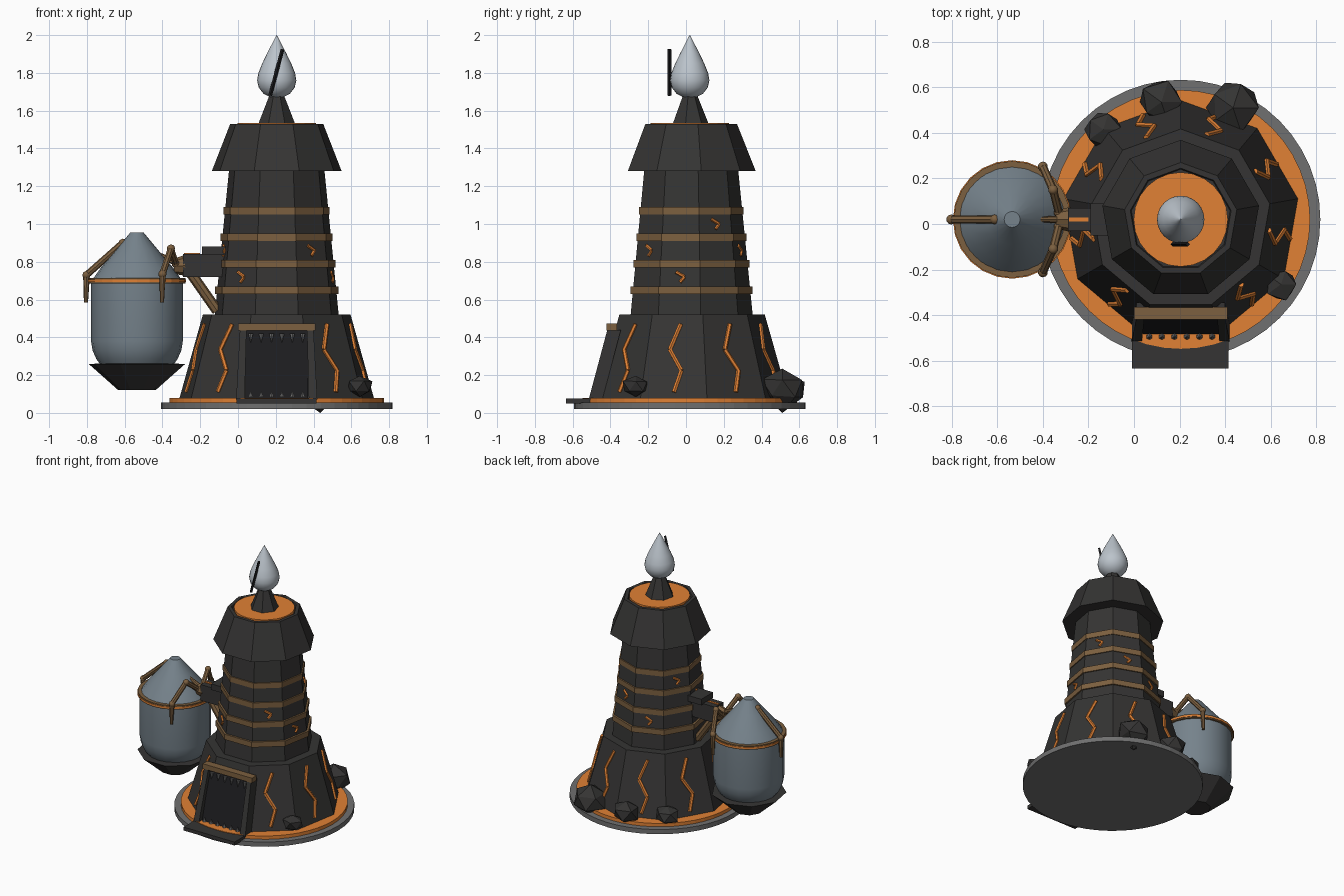
import bpy, bmesh, math, random
from mathutils import Vector, Matrix

if "Cube" in bpy.data.objects:
    bpy.data.objects.remove(bpy.data.objects["Cube"])

random.seed(4)
CX, CY = 0.205, 0.02          # tower axis
VX, VY = -0.535, 0.02         # vessel axis


def mat(name, r, g, b):
    m = bpy.data.materials.new(name)
    m.diffuse_color = (r, g, b, 1)
    m.use_nodes = True
    m.node_tree.nodes["Principled BSDF"].inputs["Base Color"].default_value = m.diffuse_color
    return m


STONE = mat("dark stone", .035, .034, .033)
BLACK = mat("black", .012, .012, .014)
GLOW = mat("orange glow", .75, .22, .035)
BRONZE = mat("bronze", .2, .115, .05)
STEEL = mat("blue steel", .18, .225, .26)
SILVER = mat("silver", .5, .55, .6)
GREY = mat("grey rim", .16, .16, .16)


def finish(name, bm, m, smooth=False):
    bmesh.ops.recalc_face_normals(bm, faces=bm.faces)
    me = bpy.data.meshes.new(name)
    bm.to_mesh(me)
    bm.free()
    me.materials.append(m)
    ob = bpy.data.objects.new(name, me)
    bpy.context.collection.objects.link(ob)
    if smooth:
        bpy.ops.object.select_all(action='DESELECT')
        ob.select_set(True)
        bpy.context.view_layer.objects.active = ob
        bpy.ops.object.shade_smooth_by_angle(angle=math.radians(35))
    return ob


def lathe(name, prof, n, m, c=(CX, CY), smooth=False, ring=False):
    """Spin (radius, z) points into n sides with a corner pointing to the back."""
    bm = bmesh.new()
    rows = []
    for r, z in prof:
        rows.append([bm.verts.new((c[0] + r * math.cos(math.pi / 2 + k * math.tau / n),
                                   c[1] + r * math.sin(math.pi / 2 + k * math.tau / n), z))
                     for k in range(n)])
    pairs = list(zip(rows, rows[1:])) + ([(rows[-1], rows[0])] if ring else [])
    for a, b in pairs:
        for k in range(n):
            j = (k + 1) % n
            bm.faces.new((a[k], a[j], b[j], b[k]))
    if not ring:
        bm.faces.new(rows[0])
        bm.faces.new(rows[-1])
    return finish(name, bm, m, smooth)


def box(name, lo, hi, m):
    bm = bmesh.new()
    lo, hi = Vector(lo), Vector(hi)
    bmesh.ops.create_cube(bm, size=1, matrix=Matrix.Translation((lo + hi) / 2)
                          @ Matrix.Diagonal((*(hi - lo), 1)))
    return finish(name, bm, m)


def rods(name, paths, r, m, sides=6, tip=None, joints=0):
    """Straight rods along each path, with optional tapered tip and ball joints."""
    bm = bmesh.new()
    for path in paths:
        pts = [Vector(p) for p in path]
        for i, (a, b) in enumerate(zip(pts, pts[1:])):
            d = b - a
            end = tip if tip and i == len(pts) - 2 else r
            M = Matrix.Translation((a + b) / 2) @ d.to_track_quat('Z', 'Y').to_matrix().to_4x4()
            bmesh.ops.create_cone(bm, cap_ends=True, segments=sides, radius1=r, radius2=end,
                                  depth=d.length, matrix=M)
        if joints:
            for p in pts[:-1]:
                bmesh.ops.create_icosphere(bm, subdivisions=2, radius=joints,
                                           matrix=Matrix.Translation(p))
    return finish(name, bm, m, sides > 6)


def on_wall(deg, u, z, bottom, top, out=0.0):
    """Point on a flat wall of the nine-sided tower; u runs sideways."""
    t = (z - bottom[1]) / (top[1] - bottom[1])
    d = (bottom[0] + (top[0] - bottom[0]) * t) * math.cos(math.pi / 9) + out
    a = math.radians(deg)
    return (CX + d * math.cos(a) - u * math.sin(a), CY + d * math.sin(a) + u * math.cos(a), z)


# Base discs
lathe("base_rim", [(.613, .02), (.613, .055)], 48, GREY)
lathe("glowing_floor", [(.568, .05), (.568, .08)], 48, GLOW)

# Tower body
LOW = ((.525, .07), (.397, .52))
MID = ((.333, .52), (.255, 1.28))
lathe("lower_tower", LOW, 9, STONE)
lathe("middle_tower", [(.335, .5), (.255, 1.30)], 9, STONE)
lathe("tower_cap", [(.25, 1.28), (.349, 1.28), (.25, 1.53), (.225, 1.53), (.22, 1.515)], 9, STONE)
lathe("cap_glow", [(.207, 1.5), (.207, 1.535)], 24, GLOW)
for i, (z, r) in enumerate([(.65, .333), (.79, .317), (.93, .301), (1.07, .285)]):
    lathe(f"bronze_band_{i}", [(r - .04, z - .02), (r, z - .02), (r, z + .02), (r - .04, z + .02)],
          9, BRONZE, ring=True)

# Spire and drop-shaped finial
lathe("spire", [(.1, 1.53), (.042, 1.675)], 7, STONE)
lathe("finial", [(.002, 1.665), (.035, 1.671), (.07, 1.69), (.095, 1.722), (.104, 1.76),
                 (.097, 1.8), (.077, 1.85), (.05, 1.905), (.022, 1.96), (.001, 2.0)],
      24, SILVER, smooth=True)
rods("finial_slit", [[(.17, -.088, 1.68), (.236, -.088, 1.925)]], .01, BLACK, 4)

# Glowing cracks
walls = [-50 + 40 * k for k in range(8)]
rods("lower_cracks", [[on_wall(a, u, z, *LOW, .003) for u, z in
                       ((.02, .47), (-.032, .335), (.035, .225), (0, .11))] for a in walls],
     .0125, GLOW)
rods("upper_cracks", [[on_wall(a, u, z + h, *MID, .003) for u, h in
                       ((-.022, .026), (.024, 0), (0, -.028))]
                      for a, z in zip(walls, [.86, .72, 1.0] * 3)], .009, GLOW)


# Doorway on the leaning front wall
def front(x, z, out):
    return on_wall(-90, x - CX, z, *LOW, out)


def slab(name, corners, depth, m):
    bm = bmesh.new()
    f = [bm.verts.new(front(x, z, depth)) for x, z in corners]
    b = [bm.verts.new(front(x, z, -.03)) for x, z in corners]
    bm.faces.new(f)
    bm.faces.new(b)
    for k in range(4):
        j = (k + 1) % 4
        bm.faces.new((f[k], f[j], b[j], b[k]))
    finish(name, bm, m)


slab("door_panel", [(.04, .08), (.37, .08), (.37, .44), (.04, .44)], .012, BLACK)
for s, side in ((-1, "left"), (1, "right")):
    slab(f"door_post_{side}", [(CX + s * x, z) for x, z in
                               ((.17, .07), (.215, .07), (.195, .44), (.16, .44))], .042, STONE)
box("door_lintel", (0.0, -.42, .435), (.41, -.365, .472), BRONZE)
box("door_step", (-.008, -.635, .05), (.415, -.48, .076), STONE)
teeth = []
for k in range(6):
    x = CX + (k - 2.5) * .055
    bx, by, bz = front(x, .418, .025)
    teeth.append([(bx, by, bz), (bx, by - .008, bz - .045)])
    bx, by, bz = front(x, .085, .025)
    teeth.append([(bx, by, bz), (bx, by, bz + .03)])
rods("door_teeth", teeth, .014, GREY, 6, tip=.001)

# Rocks around the base
for i, (x, y, z, r) in enumerate([(.645, -.265, .14, .078), (.435, .51, .13, .125),
                                  (.12, .535, .125, .105), (-.135, .415, .125, .09)]):
    bm = bmesh.new()
    bmesh.ops.create_icosphere(bm, subdivisions=1, radius=r)
    for v in bm.verts:
        v.co *= random.uniform(.82, 1.08)
        v.co.z *= .8
    if i == 1:
        min(bm.verts, key=lambda v: v.co.z).co.z = -z
    bmesh.ops.translate(bm, verts=bm.verts, vec=(x, y, z))
    finish(f"rock_{i}", bm, STONE)

# Bracket carrying the vessel
box("bracket_arm", (-.29, -.03, .72), (-.05, .07, .84), STONE)
box("bracket_plate", (-.19, -.05, .835), (-.05, .09, .88), STONE)
box("bracket_glow", (-.285, .012, .838), (-.2, .028, .846), GLOW)
rods("bracket_strut", [[(-.25, .02, .74), (-.11, .02, .54)]], .028, BRONZE, 8)
rods("bracket_hub", [[(-.28, .02, .78), (-.34, .02, .775)]], .055, BRONZE, 8, tip=.04)

# Hanging vessel
V = (VX, VY)
lathe("vessel_body", [(.19, .25), (.215, .285), (.235, .33), (.243, .38), (.243, .70)],
      20, STEEL, V, True)
lathe("vessel_lid", [(.24, .70), (.19, .77), (.11, .865), (.035, .955)], 20, STEEL, V, True)
lathe("vessel_ring", [(.23, .685), (.256, .685), (.256, .714), (.23, .714)], 24, BRONZE, V, ring=True)
lathe("vessel_ring_glow", [(.23, .693), (.26, .693), (.26, .705), (.23, .705)], 24, GLOW, V, ring=True)
lathe("vessel_bowl", [(.1, .12), (.258, .258), (.2, .262)], 9, STONE, V)

# Claws gripping the vessel
claws = [[(-.61, VY, .90), (-.802, VY, .73), (-.805, VY, .585)]]
for s in (-1, 1):
    claws.append([(-.33, VY + s * .03, .79), (-.355, VY + s * .13, .87),
                  (-.40, VY + s * .232, .735), (-.402, VY + s * .236, .585)])
claws.append([(-.32, VY, .79), (-.42, VY, .84)])
rods("claws", claws, .018, BRONZE, 8, tip=.011, joints=.022)
